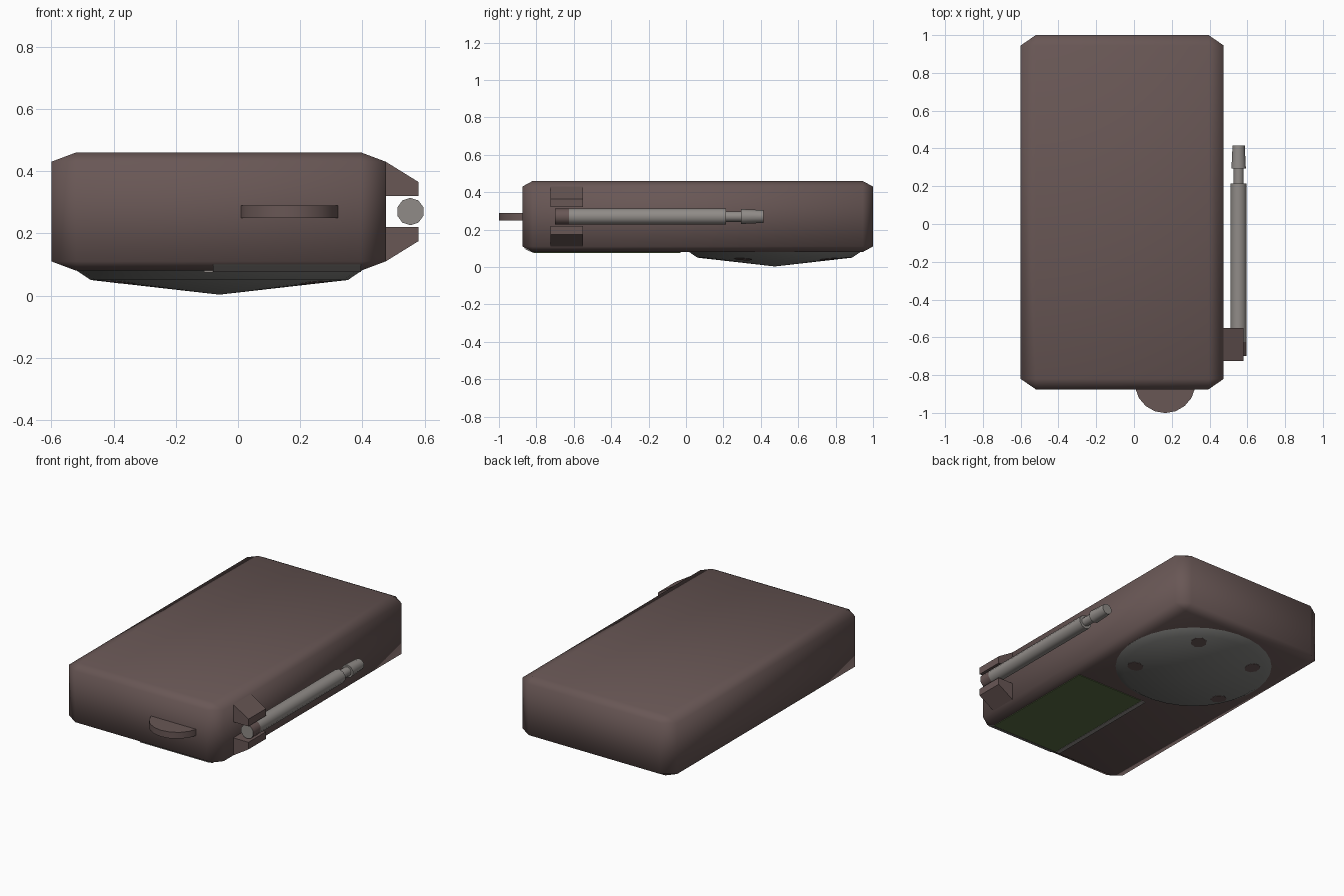
import bpy, bmesh, math
from mathutils import Matrix, Vector

if "Cube" in bpy.data.objects:
    bpy.data.objects.remove(bpy.data.objects["Cube"])


def material(name, rgb):
    m = bpy.data.materials.new(name)
    m.diffuse_color = (*rgb, 1)
    m.use_nodes = True
    m.node_tree.nodes["Principled BSDF"].inputs["Base Color"].default_value = m.diffuse_color
    return m


BROWN = material("brown casing", (0.14, 0.095, 0.091))
METAL = material("light grey metal", (0.28, 0.26, 0.245))
GREY = material("speaker grey", (0.205, 0.205, 0.195))
GREEN = material("dark green display", (0.10, 0.145, 0.055))


def finish(name, bm, *mats, smooth=None):
    bmesh.ops.recalc_face_normals(bm, faces=bm.faces[:])
    me = bpy.data.meshes.new(name)
    bm.to_mesh(me)
    bm.free()
    ob = bpy.data.objects.new(name, me)
    bpy.context.collection.objects.link(ob)
    for m in mats:
        me.materials.append(m)
    if smooth is not None:
        bpy.ops.object.select_all(action='DESELECT')
        ob.select_set(True)
        bpy.context.view_layer.objects.active = ob
        if smooth >= 180:
            bpy.ops.object.shade_smooth()
        else:
            bpy.ops.object.shade_smooth_by_angle(angle=math.radians(smooth))
    return ob


def box(name, lo, hi, mat):
    lo, hi = Vector(lo), Vector(hi)
    bm = bmesh.new()
    bmesh.ops.create_cube(bm, size=1, matrix=Matrix.Translation((lo + hi) / 2)
                          @ Matrix.Diagonal((*(hi - lo), 1)))
    return finish(name, bm, mat)


def lathe(name, profile, n, place, *mats, smooth=35):
    """Revolve (radius, height) points about local z; radius 0 gives a tip."""
    bm = bmesh.new()
    rings = []
    for r, h in profile:
        count = n if r > 0 else 1
        rings.append([bm.verts.new(place @ Vector((
            r * math.cos(2 * math.pi * (i + .5) / n),
            r * math.sin(2 * math.pi * (i + .5) / n), h))) for i in range(count)])
    for a, b in zip(rings, rings[1:]):
        for i in range(n):
            j = (i + 1) % n
            quad = [a[i], a[j], b[j], b[i]] if len(b) > 1 else [a[i], a[j], b[0]]
            bm.faces.new(quad)
    for ring in (rings[0], rings[-1]):
        if len(ring) > 1:
            bm.faces.new(ring)
    if len(mats) > 1:
        # end caps take the second colour
        for f in bm.faces:
            f.material_index = int(len(f.verts) > 4)
    return finish(name, bm, *mats, smooth=smooth)


def prism(name, points, y0, y1, mat):
    """Extrude an (x, z) outline along y."""
    bm = bmesh.new()
    f = bm.faces.new([bm.verts.new((x, y0, z)) for x, z in points])
    ext = bmesh.ops.extrude_face_region(bm, geom=[f])['geom']
    bmesh.ops.translate(bm, vec=(0, y1 - y0, 0),
                        verts=[v for v in ext if isinstance(v, bmesh.types.BMVert)])
    return finish(name, bm, mat)


# Casing: box with a wider chamfer in x than in y and z
size, cut = Vector((1.075, 1.875, 0.38)), Vector((0.08, 0.055, 0.03))
bm = bmesh.new()
bmesh.ops.create_cube(bm, size=1, matrix=Matrix.Diagonal(
    (size.x / cut.x, size.y / cut.y, size.z / cut.z, 1)))
bmesh.ops.bevel(bm, geom=bm.edges[:], offset=1, segments=1, affect='EDGES', profile=.5)
bmesh.ops.scale(bm, vec=cut, verts=bm.verts[:])
bmesh.ops.translate(bm, vec=(-0.0625, 0.0625, 0.27), verts=bm.verts[:])
finish("casing", bm, BROWN, smooth=180)

# Speaker: shallow cone with a sloping rim on the underside
SX, SY = -0.06, 0.475
lathe("speaker", [(0.46, 0.085), (0.46, 0.08), (0.415, 0.05), (0, 0.003)], 32,
      Matrix.Translation((SX, SY, 0)), GREY)

# Worn spots near the speaker rim
for a in (-29, 55, 132, 205):
    t = math.radians(a)
    place = (Matrix.Translation((SX, SY, 0)) @ Matrix.Rotation(t, 4, 'Z')
             @ Matrix.Translation((0.35, 0, 0.043))
             @ Matrix.Rotation(-math.atan(0.113), 4, 'Y'))
    lathe("speaker_spot", [(0.048, -0.002), (0.048, 0.002)], 8, place, BROWN)

# Display panel with metal trim on the underside
box("display", (-0.08, -0.815, 0.076), (0.395, -0.03, 0.082), GREEN)
box("display_side_trim", (-0.11, -0.815, 0.074), (-0.08, -0.03, 0.082), METAL)
bm = bmesh.new()
bm.faces.new([bm.verts.new(p) for p in ((-0.08, -0.815, 0.078), (0.395, -0.815, 0.078),
                                        (0.395, -0.862, 0.1), (-0.08, -0.862, 0.1))])
trim = finish("display_front_trim", bm, METAL)
trim.modifiers.new("thickness", 'SOLIDIFY').thickness = 0.003

# Tuning wheel poking out of the front
lathe("tuning_wheel", [(0.161, 0.25), (0.161, 0.29)], 18,
      Matrix.Translation((0.165, -0.84, 0)), BROWN)

# Antenna bracket: two wedge-shaped arms mirrored about the antenna axis
for name, s in (("upper_bracket", 1), ("lower_bracket", -1)):
    prism(name, [(x, 0.27 + s * z) for x, z in
                 ((0.44, 0.05), (0.58, 0.05), (0.58, 0.095), (0.475, 0.16), (0.44, 0.16))],
          -0.725, -0.55, BROWN)

# Telescopic antenna running along the right side
along_y = Matrix.Translation((0.554, 0, 0.27)) @ Matrix.Rotation(-math.pi / 2, 4, 'X')
R = 0.044
lathe("antenna_hinge", [(R, -0.70), (R, -0.625)], 10, along_y, BROWN, METAL, smooth=40)
lathe("antenna_tube", [(R, -0.625), (R, 0.215)], 10, along_y, METAL, smooth=40)
lathe("antenna_neck", [(0.028, 0.20), (0.028, 0.31)], 10, along_y, METAL, smooth=40)
lathe("antenna_tip", [(0.04, 0.295), (0.034, 0.415)], 10, along_y, METAL, smooth=40)
